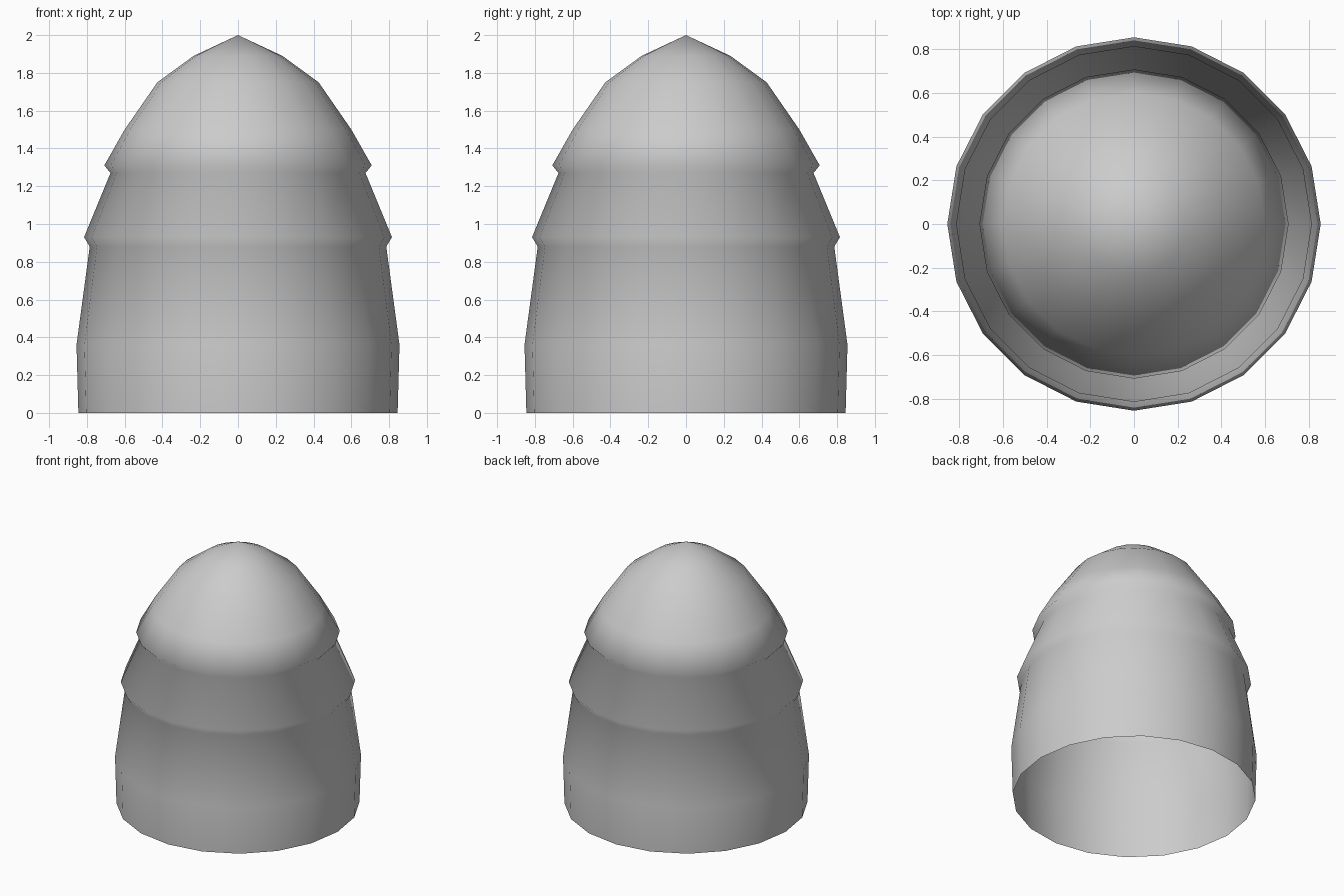
import bpy
import bmesh
import math

cube = bpy.data.objects.get("Cube")
if cube:
    bpy.data.objects.remove(cube, do_unlink=True)

SIDES = 20

grey = bpy.data.materials.new("plain_grey")
grey.use_nodes = True
colour = (0.6, 0.6, 0.6, 1)
grey.diffuse_color = colour
grey.node_tree.nodes["Principled BSDF"].inputs["Base Color"].default_value = colour

# Half outline (radius, height): tapered skirt, two flared rims, pointed dome
profile = [(0.845, 0), (0.855, 0.36), (0.785, 0.88), (0.815, 0.93),
           (0.675, 1.27), (0.708, 1.31), (0.6, 1.5), (0.427, 1.75),
           (0.235, 1.89)]
TIP = 2.0

# Shell turned around z, left open underneath
bm = bmesh.new()
rings = []
for radius, z in profile:
    angles = [math.tau * i / SIDES for i in range(SIDES)]
    rings.append([bm.verts.new((radius * math.cos(a), radius * math.sin(a), z))
                  for a in angles])

for low, high in zip(rings, rings[1:]):
    for i in range(SIDES):
        j = (i + 1) % SIDES
        bm.faces.new((low[i], low[j], high[j], high[i]))

# Pointed cap
tip = bm.verts.new((0, 0, TIP))
for i in range(SIDES):
    bm.faces.new((rings[-1][i], rings[-1][(i + 1) % SIDES], tip))

for face in bm.faces:
    face.smooth = True

mesh = bpy.data.meshes.new("tiered_dome_shell")
bm.to_mesh(mesh)
bm.free()
mesh.materials.append(grey)
shell = bpy.data.objects.new("tiered_dome_shell", mesh)
bpy.context.collection.objects.link(shell)
